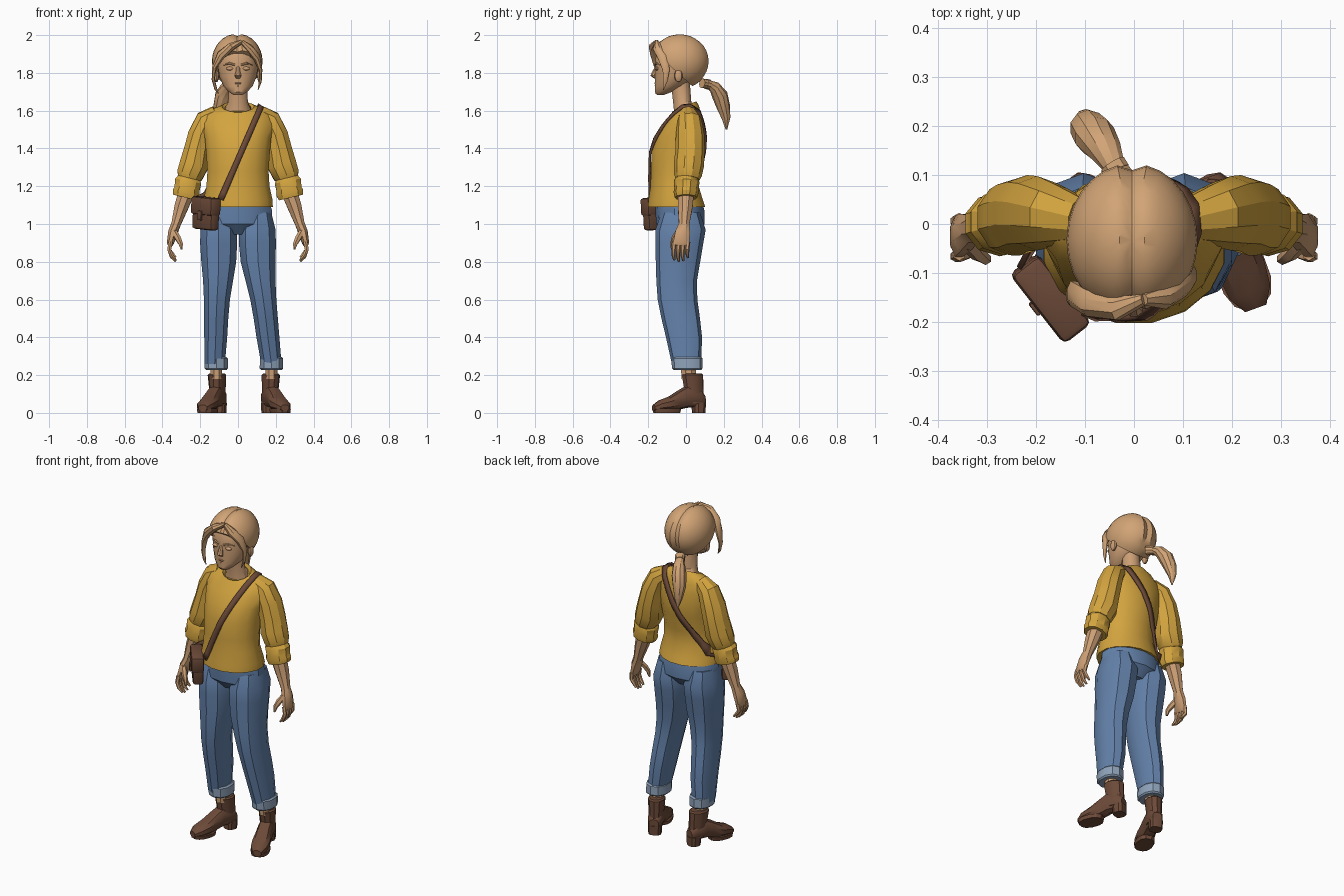
import bpy, bmesh, math
from mathutils import Vector, Matrix
from mathutils.bvhtree import BVHTree

if "Cube" in bpy.data.objects:
    bpy.data.objects.remove(bpy.data.objects["Cube"])


def material(name, *rgb):
    mat = bpy.data.materials.new(name)
    mat.use_nodes = True
    mat.diffuse_color = (*rgb, 1)
    mat.node_tree.nodes["Principled BSDF"].inputs["Base Color"].default_value = (*rgb, 1)
    return mat


SKIN = material("skin", .61, .35, .18)
HAIR = material("blonde hair", .64, .37, .18)
YELLOW = material("mustard knit", .65, .37, .05)
DENIM = material("blue denim", .125, .22, .40)
CUFF = material("faded denim", .28, .37, .50)
LEATHER = material("brown leather", .15, .068, .04)

X, Y, Z = Vector((1, 0, 0)), Vector((0, 1, 0)), Vector((0, 0, 1))
LEVEL = (X, Y)      # horizontal sections
UPRIGHT = (X, Z)    # sections across a foot
SIDES = ((1, "left"), (-1, "right"))
parts = []


def finish(name, bm, mat, matrix=None):
    if matrix:
        bm.transform(matrix)
    bmesh.ops.recalc_face_normals(bm, faces=bm.faces)
    mesh = bpy.data.meshes.new(name)
    bm.to_mesh(mesh)
    bm.free()
    mesh.materials.append(mat)
    obj = bpy.data.objects.new(name, mesh)
    bpy.context.collection.objects.link(obj)
    parts.append(obj)
    return obj


def loft(name, rings, mat, n=10, axes=None, s=1, square=1, matrix=None):
    """Skin elliptical rings (x, y, z, radius, radius, optional tilt)."""
    bm = bmesh.new()
    centres = [Vector((s * r[0], r[1], r[2])) for r in rings]
    loops = []
    for i, r in enumerate(rings):
        if axes:
            u, v = axes
        else:
            d = (centres[min(i + 1, len(rings) - 1)] - centres[max(i - 1, 0)]).normalized()
            ref = X if abs(d.x) < .9 else Y
            u = (ref - d * ref.dot(d)).normalized()
            v = d.cross(u)
        loop = []
        for k in range(n):
            a = math.tau * (k + .5) / n
            c, q = (math.copysign(abs(w) ** square, w) for w in (math.cos(a), math.sin(a)))
            p = centres[i] + u * c * r[3] + v * q * r[4]
            p.z += q * (r[5] if len(r) > 5 else 0)
            loop.append(bm.verts.new(p))
        loops.append(loop)
    for a, b in zip(loops, loops[1:]):
        for k in range(n):
            m = (k + 1) % n
            bm.faces.new((a[k], a[m], b[m], b[k]))
    bm.faces.new(loops[0])
    bm.faces.new(loops[-1])
    return finish(name, bm, mat, matrix)


def ball(name, centre, size, mat, segments=10):
    bm = bmesh.new()
    bmesh.ops.create_uvsphere(bm, u_segments=segments, v_segments=segments // 2 + 2, radius=1)
    return finish(name, bm, mat, Matrix.Translation(centre) @ Matrix.Diagonal((*size, 1)))


def box(name, size, mat, matrix, bevel):
    bm = bmesh.new()
    bmesh.ops.create_cube(bm, size=1, matrix=Matrix.Diagonal((*size, 1)))
    bmesh.ops.bevel(bm, geom=bm.edges[:], offset=bevel, segments=2, affect='EDGES', profile=.5)
    return finish(name, bm, mat, matrix)


# Sweater body
torso = loft("sweater_body", [
    (0, -.05, 1.09, .188, .155), (0, -.055, 1.13, .186, .146), (0, -.06, 1.2, .17, .13),
    (0, -.058, 1.28, .165, .13), (0, -.045, 1.38, .172, .14), (0, -.03, 1.46, .18, .13),
    (0, -.015, 1.53, .19, .105), (0, 0, 1.58, .178, .08), (0, 0, 1.612, .125, .07, .015),
    (0, -.01, 1.622, .086, .066, .028), (0, -.01, 1.6, .074, .056, .025)], YELLOW, 16, LEVEL)
covers = [torso]

for s, side in SIDES:
    # Sleeve with a gathered elbow and rolled end
    covers.append(loft("sleeve_" + side, [
        (.11, .01, 1.585, .045, .045), (.165, .018, 1.55, .062, .065), (.198, .022, 1.47, .07, .076),
        (.218, .022, 1.39, .072, .078), (.234, .015, 1.31, .08, .08), (.255, .01, 1.26, .073, .074),
        (.262, .008, 1.238, .062, .064)], YELLOW, 10, s=s))
    loft("sleeve_roll_" + side, [
        (.258, .006, 1.25, .058, .056), (.264, .004, 1.225, .074, .068), (.27, .002, 1.185, .07, .064),
        (.274, 0, 1.165, .076, .066), (.28, 0, 1.14, .068, .06)], YELLOW, 10, s=s)
    # Forearm and palm
    loft("forearm_" + side, [
        (.272, 0, 1.17, .046, .046), (.3, -.004, 1.09, .04, .042), (.328, -.01, 1.0, .027, .03),
        (.345, -.018, .955, .027, .042), (.358, -.025, .9, .02, .046), (.36, -.026, .885, .012, .04)],
        SKIN, 8, s=s)
    # Fingers and thumb
    for i, name in enumerate(("index", "middle", "ring", "little")):
        y = -.062 + i * .024
        drop = (0, .008, .004, -.012)[i]
        loft(f"{name}_finger_{side}", [
            (.357, y, .905, .013, .013), (.364, y - .004, .865, .012, .012),
            (.352, y - .004, .835 - drop, .011, .011), (.33, y, .81 - drop, .006, .006)], SKIN, 6, s=s)
    loft("thumb_" + side, [
        (.343, -.035, .965, .018, .018), (.318, -.062, .925, .017, .015),
        (.303, -.072, .895, .013, .012), (.298, -.074, .865, .006, .006)], SKIN, 6, s=s)

# Neck
loft("neck", [(0, -.012, 1.57, .07, .055, .03), (0, -.012, 1.612, .07, .052, .028),
              (0, -.02, 1.645, .054, .05), (0, -.03, 1.75, .05, .052)], SKIN, 12, LEVEL)

# Head and face
loft("head", [
    (0, -.135, 1.684, .025, .02), (0, -.122, 1.698, .048, .044), (0, -.09, 1.728, .078, .076),
    (0, -.062, 1.78, .1, .104), (0, -.052, 1.84, .11, .113), (0, -.048, 1.9, .106, .113),
    (0, -.045, 1.94, .07, .09)], SKIN, 16, LEVEL)
loft("nose", [(0, -.156, 1.835, .01, .008), (0, -.167, 1.805, .013, .014),
              (0, -.174, 1.785, .019, .016), (0, -.16, 1.77, .012, .008)], SKIN, 8, LEVEL)
ball("upper_lip", (0, -.158, 1.745, ), (.026, .01, .007), SKIN)
ball("lower_lip", (0, -.156, 1.732), (.021, .01, .007), SKIN)
for s, side in SIDES:
    ball("eyelid_" + side, (s * .042, -.153, 1.823), (.021, .012, .01), SKIN)
    loft("brow_" + side, [(.016, -.163, 1.842, .006, .006), (.045, -.157, 1.851, .006, .006),
                          (.075, -.136, 1.842, .003, .003)], HAIR, 6, s=s)
    ball("ear_" + side, (s * .114, -.04, 1.785), (.014, .022, .035), SKIN)

# Hair cap with a parting, cut open around the face
bm = bmesh.new()
bmesh.ops.create_uvsphere(bm, u_segments=28, v_segments=16, radius=1)
for v in bm.verts:
    groove = .09 * math.exp(-(v.co.x / .12) ** 2) if v.co.z > -.7 else 0
    v.co *= 1 - groove
bm.transform(Matrix.Translation((-.004, -.033, 1.862)) @ Matrix.Diagonal((.134, .157, .146, 1)))
bmesh.ops.bisect_plane(bm, geom=bm.verts[:] + bm.edges[:] + bm.faces[:], clear_outer=True,
                       plane_co=(0, -.17, 1.915), plane_no=(0, -.155, -.17))
bmesh.ops.holes_fill(bm, edges=[e for e in bm.edges if e.is_boundary])
finish("hair_cap", bm, HAIR)

# Loose locks framing the face
loft("fringe_right", [
    (.02, -.155, 1.965, .012, .012), (-.035, -.172, 1.94, .022, .026), (-.09, -.16, 1.895, .024, .03),
    (-.125, -.142, 1.83, .013, .028), (-.131, -.148, 1.765, .009, .016),
    (-.118, -.155, 1.715, .008, .01), (-.104, -.16, 1.69, .002, .002)], HAIR, 8)
loft("fringe_left", [
    (.02, -.155, 1.965, .012, .012), (.06, -.15, 1.93, .022, .026), (.1, -.122, 1.88, .02, .028),
    (.12, -.105, 1.815, .01, .02), (.118, -.11, 1.755, .008, .012),
    (.106, -.12, 1.71, .002, .002)], HAIR, 8)

# Ponytail and its tie
loft("ponytail", [
    (-.02, .085, 1.745, .03, .026), (-.04, .118, 1.74, .023, .022), (-.058, .15, 1.725, .034, .032),
    (-.08, .18, 1.68, .043, .042), (-.094, .198, 1.62, .038, .036), (-.098, .212, 1.56, .024, .023),
    (-.095, .214, 1.5, .004, .004)], HAIR, 10)
loft("hair_tie", [(-.034, .106, 1.742, .028, .027), (-.044, .122, 1.738, .028, .027)], HAIR, 10)

# Jeans hips
loft("jeans_hips", [(0, -.03, .945, .09, .08), (0, -.03, 1.0, .185, .128),
                    (0, -.032, 1.07, .186, .13), (0, -.042, 1.14, .162, .122)], DENIM, 14, LEVEL)


def drift(s, z):
    """The right leg stands closer in than the left."""
    return 0 if s > 0 else -.09 * max(0, .85 - z)


for s, side in SIDES:
    # Jeans leg: height, inner, outer, front, back
    leg = []
    for z, inner, outer, front, back in (
            (1.06, .03, .18, -.13, .075), (.97, .002, .203, -.162, .104), (.9, 0, .205, -.162, .092),
            (.8, .01, .203, -.16, .075), (.7, .036, .202, -.157, .058), (.6, .062, .206, -.15, .06),
            (.5, .08, .214, -.13, .074), (.4, .095, .222, -.106, .085), (.26, .12, .233, -.075, .08)):
        leg.append(((inner + outer) / 2 + drift(s, z), (front + back) / 2, z,
                    (outer - inner) / 2, (back - front) / 2))
    loft("jeans_leg_" + side, leg, DENIM, 10, LEVEL, s, .9)
    ankle = .177 + drift(s, .16)
    loft("jeans_cuff_" + side, [(ankle, .007, .228, .058, .074), (ankle, .007, .236, .065, .081),
                                (ankle, .005, .288, .064, .083), (ankle, .004, .296, .056, .076)],
         CUFF, 10, LEVEL, s, .9)
    loft("ankle_" + side, [(ankle, .015, .18, .034, .042), (ankle, .012, .25, .034, .042)],
         SKIN, 8, LEVEL, s)
    # Ankle boot turned outwards
    turn = Matrix.Translation((s * ankle, .025, 0)) @ Matrix.Rotation(s * math.radians(20), 4, 'Z')
    loft("boot_shaft_" + side, [(0, .02, .05, .04, .054), (0, .018, .12, .042, .054),
                                (0, .01, .2, .048, .06), (0, .01, .208, .04, .052)],
         LEATHER, 10, LEVEL, matrix=turn)
    loft("boot_foot_" + side, [
        (0, .075, .065, .028, .03), (0, .05, .08, .042, .05), (0, -.02, .087, .044, .06),
        (0, -.07, .068, .046, .052), (0, -.12, .048, .052, .04), (0, -.175, .038, .046, .03),
        (0, -.21, .026, .024, .017)], LEATHER, 10, UPRIGHT, square=.85, matrix=turn)
    loft("boot_sole_" + side, [(0, -.135, 0, .05, .072), (0, -.135, .022, .053, .077)],
         LEATHER, 12, LEVEL, square=.85, matrix=turn)
    loft("boot_heel_" + side, [(0, .045, 0, .036, .034), (0, .045, .055, .039, .036)],
         LEATHER, 10, LEVEL, square=.7, matrix=turn)

# Satchel with flap and tab
hang = (Matrix.Translation((-.17, -.148, 1.05)) @ Matrix.Rotation(math.radians(-52), 4, 'Z')
        @ Matrix.Rotation(math.radians(4), 4, 'Y'))
box("bag_body", (.17, .06, .16), LEATHER, hang, .016)
box("bag_flap", (.178, .072, .095), LEATHER, hang @ Matrix.Translation((0, -.003, .045)), .014)
box("bag_tab", (.03, .012, .05), LEATHER, hang @ Matrix.Translation((0, -.04, -.005)), .004)

# Shoulder strap laid over the sweater, front then back
trees = [BVHTree.FromPolygons([v.co for v in o.data.vertices], [p.vertices for p in o.data.polygons])
         for o in covers]


def drape(x, z, way):
    hits = [t.ray_cast(Vector((x, way, z)), Vector((0, -way, 0)))[0] for t in trees]
    depths = [h.y * way for h in hits if h]
    return Vector((x, way * (max(depths) + .008) if depths else way * .02, z))


pairs = []
steps = 14
for way, low, high in ((-1, (-.092, 1.13), (.122, 1.622)), (1, (-.165, 1.16), (.118, 1.625))):
    low, high = Vector(low), Vector(high)
    along = (high - low).normalized()
    across = Vector((-along.y, along.x)) * .015
    row = []
    for i in range(steps + 1):
        mid = low.lerp(high, i / steps)
        row.append([drape(*(mid + across * e), way) for e in (1, -1)])
    pairs += row if way < 0 else row[::-1]
pairs.append([Vector((-.235, -.09, 1.14)), Vector((-.225, -.08, 1.115))])
bm = bmesh.new()
rows = [[bm.verts.new(p) for p in pair] for pair in pairs]
for a, b in zip(rows, rows[1:]):
    bm.faces.new((a[0], a[1], b[1], b[0]))
strap = finish("bag_strap", bm, LEATHER)
solid = strap.modifiers.new("thickness", 'SOLIDIFY')
solid.thickness, solid.offset = .012, 0

# Soft shading with crisp folds
bpy.ops.object.select_all(action='DESELECT')
for obj in parts:
    obj.select_set(True)
bpy.context.view_layer.objects.active = torso
bpy.ops.object.shade_smooth_by_angle(angle=math.radians(32))
